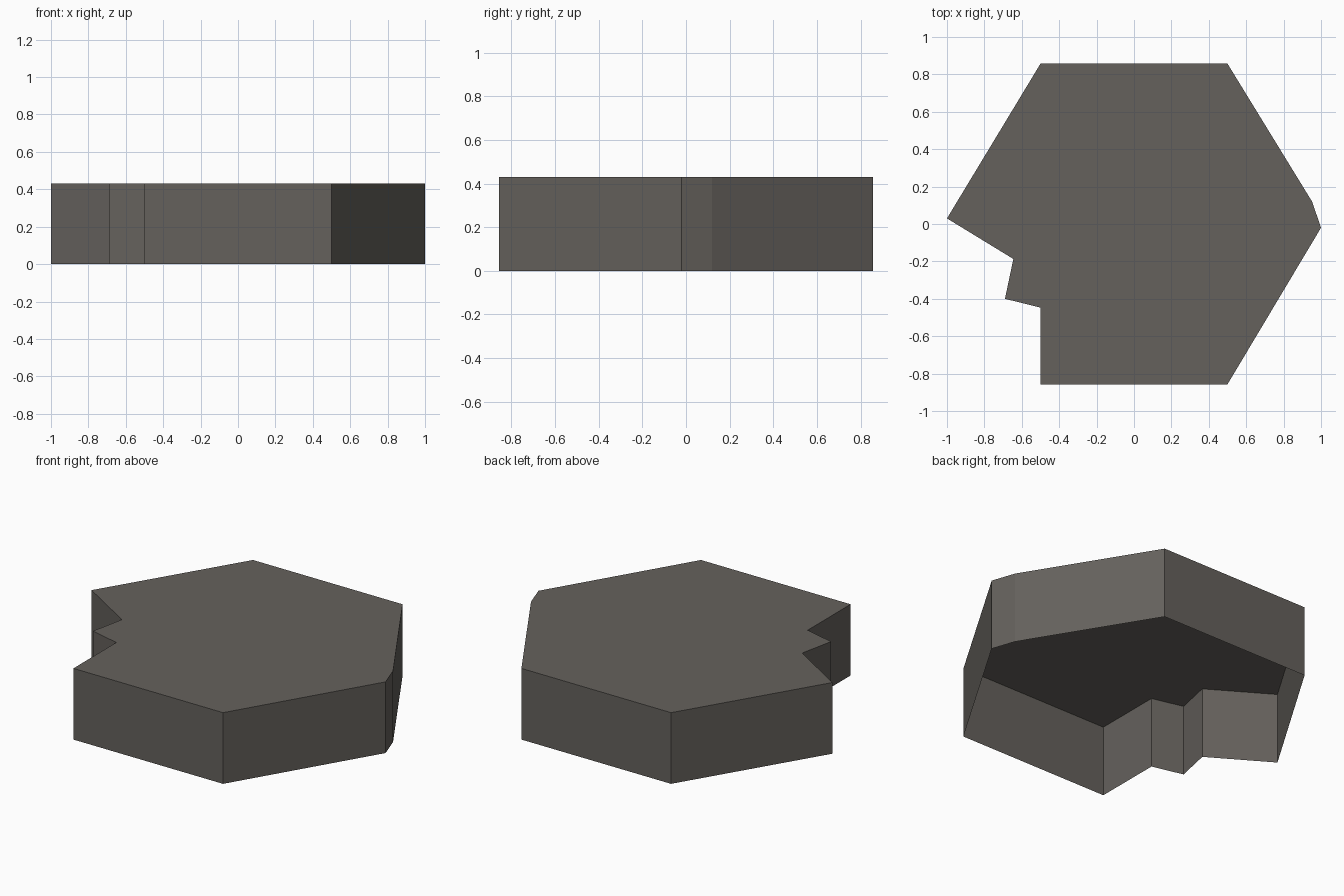
import bpy, bmesh

if "Cube" in bpy.data.objects:
    bpy.data.objects.remove(bpy.data.objects["Cube"])

# One warm grey stone colour
stone = bpy.data.materials.new("warm grey stone")
stone.diffuse_color = (0.13, 0.12, 0.108, 1)
stone.use_nodes = True
stone.node_tree.nodes["Principled BSDF"].inputs["Base Color"].default_value = stone.diffuse_color

HEIGHT = 0.43
# Hexagon outline, counter-clockwise, with a chipped corner and a stepped notch
outline = [(0.5, 0.857), (-0.5, 0.857), (-1.0, 0.03), (-0.645, -0.187),
           (-0.69, -0.40), (-0.5, -0.447), (-0.5, -0.857), (0.5, -0.857),
           (1.0, -0.02), (0.952, 0.12)]

bm = bmesh.new()
# Top cap
top = [bm.verts.new((x, y, HEIGHT)) for x, y in outline]
base = [bm.verts.new((x, y, 0)) for x, y in outline]
bm.faces.new(top)
# Side walls, underside left open
for i in range(len(outline)):
    j = (i + 1) % len(outline)
    bm.faces.new((base[i], base[j], top[j], top[i]))

mesh = bpy.data.meshes.new("broken_hex_tile")
bm.to_mesh(mesh)
bm.free()
mesh.materials.append(stone)
tile = bpy.data.objects.new("broken_hex_tile", mesh)
bpy.context.collection.objects.link(tile)
